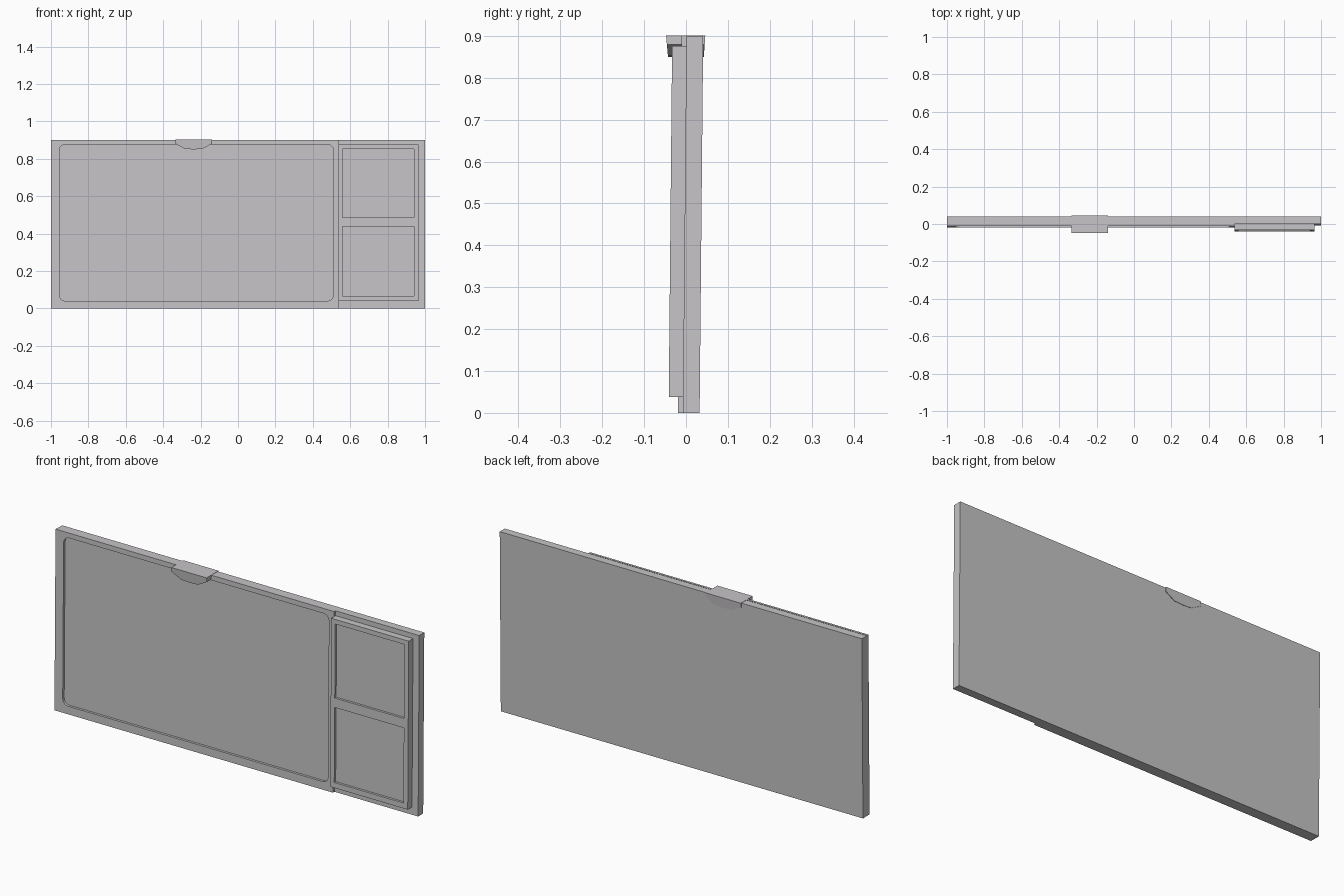
import bpy, bmesh, math

if "Cube" in bpy.data.objects:
    bpy.data.objects.remove(bpy.data.objects["Cube"])

TILT = 0.0095  # backward lean of the whole board per unit of height

grey = bpy.data.materials.new("neutral_grey")
grey.diffuse_color = (0.57, 0.555, 0.57, 1)
grey.use_nodes = True
grey.node_tree.nodes["Principled BSDF"].inputs["Base Color"].default_value = grey.diffuse_color


def rect(x0, x1, z0, z1, r=0.0, steps=5):
    """Rectangle outline, with rounded corners when r > 0."""
    if r == 0:
        return [(x0, z0), (x1, z0), (x1, z1), (x0, z1)]
    pts = []
    corners = [(x0 + r, z0 + r), (x1 - r, z0 + r), (x1 - r, z1 - r), (x0 + r, z1 - r)]
    for k, (cx, cz) in enumerate(corners):
        for i in range(steps + 1):
            a = math.pi * (1 + k / 2) + math.pi / 2 * i / steps
            pts.append((cx + r * math.cos(a), cz + r * math.sin(a)))
    return pts


def plate(name, outlines, y0, y1, keep=("front", "side")):
    """Plate from y0 to y1 with openings; only the kept (visible) sides stay."""
    cu = bpy.data.curves.new(name + "_outline", 'CURVE')
    cu.dimensions = '2D'
    cu.fill_mode = 'BOTH'
    cu.extrude = (y1 - y0) / 2
    for pts in outlines:
        s = cu.splines.new('POLY')
        s.points.add(len(pts) - 1)
        for p, (x, z) in zip(s.points, pts):
            p.co = (x, z, 0, 1)
        s.use_cyclic_u = True
    tmp = bpy.data.objects.new(name + "_tmp", cu)
    bpy.context.collection.objects.link(tmp)
    dg = bpy.context.evaluated_depsgraph_get()
    me = bpy.data.meshes.new_from_object(tmp.evaluated_get(dg))
    bpy.data.objects.remove(tmp)
    bm = bmesh.new()
    bm.from_mesh(me)
    bmesh.ops.remove_doubles(bm, verts=bm.verts, dist=1e-5)
    bmesh.ops.recalc_face_normals(bm, faces=bm.faces)
    # Drop the hidden sides
    drop = []
    for f in bm.faces:
        zs = [v.co.z for v in f.verts]
        kind = "side" if max(zs) - min(zs) > 1e-5 else ("front" if zs[0] > 0 else "back")
        if kind not in keep:
            drop.append(f)
    bmesh.ops.delete(bm, geom=drop, context='FACES')
    # Stand the outline upright and lean it back
    for v in bm.verts:
        x, z, d = v.co
        v.co = (x, (y0 + y1) / 2 - d + TILT * z, z)
    bm.to_mesh(me)
    bm.free()
    add(name, me)


def add(name, me):
    me.name = name
    me.materials.clear()
    me.materials.append(grey)
    for p in me.polygons:
        p.use_smooth = False
    ob = bpy.data.objects.new(name, me)
    bpy.context.collection.objects.link(ob)


# Backing board
plate("backing_board", [rect(-1, 1, 0, 0.9)], -0.0075, 0.0325, ("back", "side"))

# Large writing area: frame with a rounded opening, and the surface in it
opening = rect(-0.955, 0.51, 0.04, 0.876, 0.03)
plate("main_frame", [rect(-1, 0.538, 0, 0.901), opening], -0.0195, -0.0075)
plate("writing_surface", [opening], -0.0075, -0.0065, ("front",))

# Raised side block: margin around it, frame with two windows, window panes
side = rect(0.538, 0.966, 0.038, 0.876)
windows = [rect(0.56, 0.942, 0.485, 0.853), rect(0.56, 0.942, 0.065, 0.438)]
plate("side_margin", [rect(0.538, 1, 0, 0.9), side], -0.0075, -0.0065, ("front",))
plate("side_block", [side], -0.030, -0.0075, ("side",))
plate("side_frame", [side] + windows, -0.0415, -0.030)
for i, w in enumerate(windows):
    plate("window_pane_%d" % (i + 1), [w], -0.030, -0.029, ("front",))

# Clip hooked over the top edge, tapering toward its lower edge
profile = [(-0.335, 0.9015), (-0.335, 0.88), (-0.283, 0.852), (-0.237, 0.850),
           (-0.191, 0.852), (-0.14, 0.88), (-0.14, 0.9015)]
bm = bmesh.new()
front = [bm.verts.new((x, -0.043 - 0.09 * (z - 0.85), z)) for x, z in profile]
back = [bm.verts.new((x, 0.0425 + 0.07 * (z - 0.85), z)) for x, z in profile]
bm.faces.new(front)
bm.faces.new(back[::-1])
n = len(profile)
for i in range(n):
    j = (i + 1) % n
    bm.faces.new((front[j], front[i], back[i], back[j]))
bmesh.ops.recalc_face_normals(bm, faces=bm.faces)
clip = bpy.data.meshes.new("top_clip")
bm.to_mesh(clip)
bm.free()
add("top_clip", clip)
